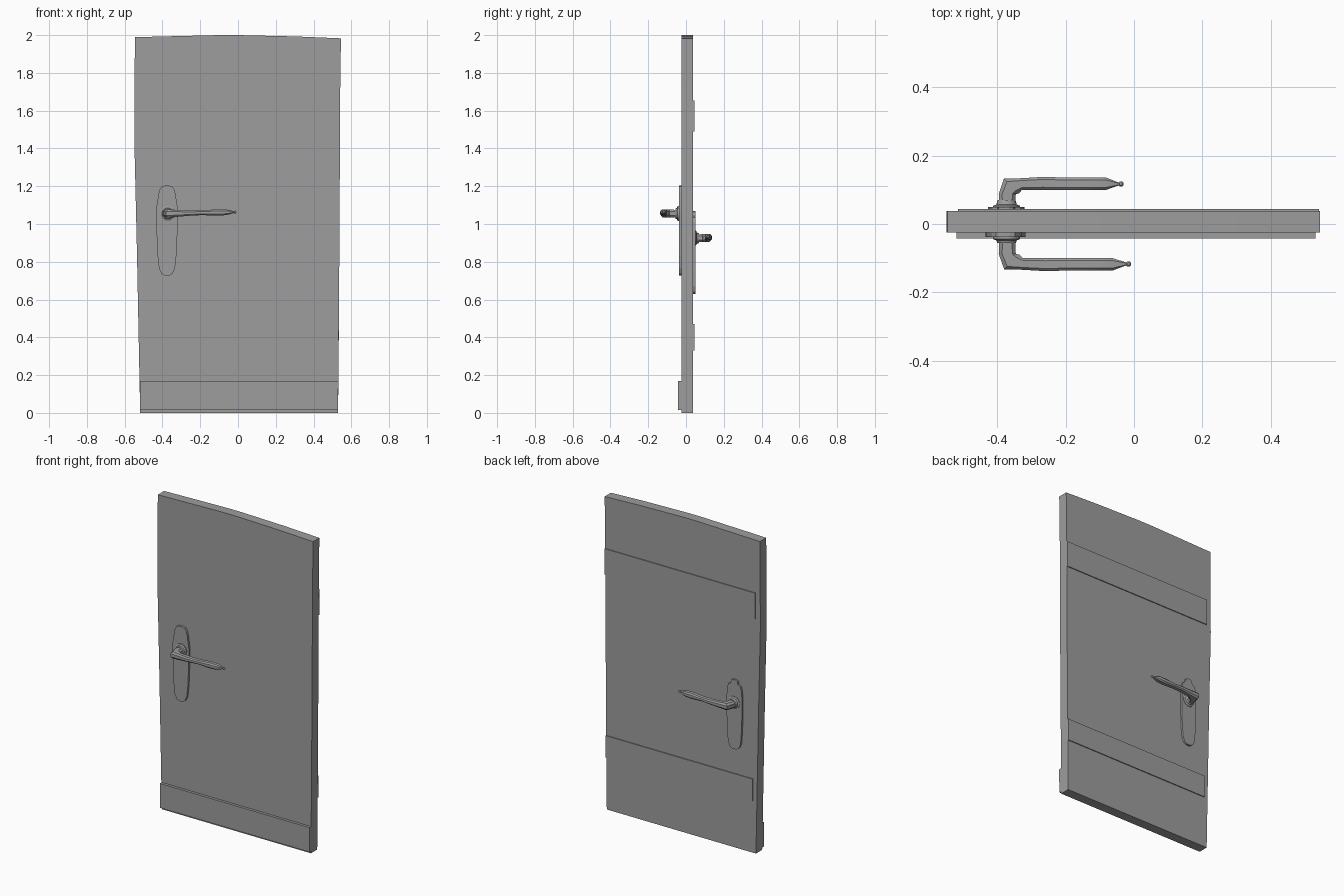
import bpy, bmesh, math
from mathutils import Vector, Matrix

cube = bpy.data.objects.get("Cube")
if cube:
    bpy.data.objects.remove(cube, do_unlink=True)

# One plain grey for the whole door
grey = bpy.data.materials.new("plain grey")
grey.use_nodes = True
tone = (0.34, 0.34, 0.34, 1)
grey.diffuse_color = tone
grey.node_tree.nodes["Principled BSDF"].inputs["Base Color"].default_value = tone


def finish(name, bm, smooth=None):
    bmesh.ops.recalc_face_normals(bm, faces=bm.faces)
    mesh = bpy.data.meshes.new(name)
    bm.to_mesh(mesh)
    bm.free()
    mesh.materials.append(grey)
    obj = bpy.data.objects.new(name, mesh)
    bpy.context.collection.objects.link(obj)
    if smooth:
        bpy.ops.object.select_all(action='DESELECT')
        obj.select_set(True)
        bpy.context.view_layer.objects.active = obj
        bpy.ops.object.shade_smooth_by_angle(angle=math.radians(smooth))
    return obj


def loft(bm, rings):
    """Skin a list of closed rings and cap both ends."""
    loops = [[bm.verts.new(p) for p in ring] for ring in rings]
    for a, b in zip(loops, loops[1:]):
        for i in range(len(a)):
            j = (i + 1) % len(a)
            bm.faces.new((a[i], a[j], b[j], b[i]))
    bm.faces.new(loops[0])
    bm.faces.new(loops[-1])


def prism(name, outline, y0, y1):
    bm = bmesh.new()
    loft(bm, [[(x, y, z) for x, z in outline] for y in (y0, y1)])
    return finish(name, bm)


def plate(name, x, z, profile, y0, y1):
    """Escutcheon from a half profile of (half width, height), mirrored in x."""
    side = [(x + w, z + h) for w, h in profile]
    other = [(x - w, z + h) for w, h in reversed(profile)]
    return prism(name, side + other, y0, y1)


def collar(name, x, z, tiers, side):
    """Stepped round rose, tiers of (radius, distance from wall centre)."""
    bm = bmesh.new()
    rings = []
    for r, v in tiers:
        turn = [math.tau * i / 20 for i in range(20)]
        rings.append([(x + r * math.cos(t), side * v, z + r * math.sin(t)) for t in turn])
    loft(bm, rings)
    return finish(name, bm, 35)


def lever(name, z, side, reach, rise):
    """Bent lever: sections of (x, distance out, turn, half width, half height, lift)."""
    sections = [
        (-0.371, 0.045, 0, 0.023, 0.020),
        (-0.371, 0.088, 0, 0.025, 0.021),
        (-0.358, 0.111, 45, 0.031, 0.021),
        (-0.325, 0.117, 90, 0.017, 0.018),
        (-0.260, 0.119, 90, 0.019, 0.014),
        (-0.190, 0.118, 90, 0.018, 0.012),
        (-0.110, 0.118, 90, 0.018, 0.017),
        (-0.062, 0.118, 90, 0.018, 0.015),
        (-0.022, 0.117, 90, 0.004, 0.005),
    ]
    bm = bmesh.new()
    rings = []
    for x, v, turn, w, h in sections:
        along = (x + 0.371) / 0.349
        x += reach * along
        a = math.radians(turn)
        across = Vector((math.cos(a), -side * math.sin(a), 0))
        centre = Vector((x, side * v, z + rise * along))
        ring = []
        # chamfered rectangular section
        for p, q in ((1, .5), (.6, 1), (-.6, 1), (-1, .5),
                     (-1, -.5), (-.6, -1), (.6, -1), (1, -.5)):
            ring.append(centre + across * w * p + Vector((0, 0, h * q)))
        rings.append(ring)
    loft(bm, rings)
    # small ball at the tip
    tip = Matrix.Translation((-0.016 + reach, side * 0.117, z + rise))
    bmesh.ops.create_uvsphere(bm, u_segments=10, v_segments=6, radius=0.008, matrix=tip)
    return finish(name, bm, 30)


# Door leaf with slightly bowed top and tapering sides
FRONT, BACK = -0.025, 0.038
prism("door_leaf", [(-0.518, 0), (0.53, 0), (0.537, 0.9), (0.541, 1.7), (0.545, 1.983),
                    (0.3, 1.993), (0, 2), (-0.1, 2), (-0.35, 1.994), (-0.546, 1.989),
                    (-0.549, 1.45), (-0.535, 0.85)], FRONT, BACK)

# Kick board at the front, rails at the back
prism("kick_board", [(-0.518, 0.015), (0.53, 0.015), (0.531, 0.17), (-0.52, 0.17)], -0.042, FRONT)
prism("upper_rail", [(-0.515, 1.49), (0.54, 1.49), (0.541, 1.655), (-0.515, 1.655)], BACK, 0.044)
prism("lower_rail", [(-0.497, 0.33), (0.533, 0.33), (0.534, 0.47), (-0.497, 0.47)], BACK, 0.044)

# Front hardware
plate("front_handle_plate", -0.376, 1.055,
      [(0.012, -0.328), (0.03, -0.317), (0.042, -0.29), (0.05, -0.22), (0.055, -0.1),
       (0.058, 0), (0.056, 0.035), (0.05, 0.07), (0.046, 0.1), (0.04, 0.125),
       (0.028, 0.143), (0.012, 0.148)], -0.038, FRONT)
collar("front_collar", -0.373, 1.055,
       [(0.04, 0.03), (0.04, 0.044), (0.03, 0.048), (0.027, 0.056)], -1)
lever("front_lever", 1.055, -1, 0, 0.008)

# Back hardware
plate("back_handle_plate", -0.374, 0.925,
      [(0.015, -0.295), (0.032, -0.283), (0.044, -0.255), (0.05, -0.18), (0.054, -0.06),
       (0.054, 0.03), (0.05, 0.085), (0.042, 0.11), (0.026, 0.118), (0.022, 0.138),
       (0.01, 0.145)], BACK, 0.05)
collar("back_collar", -0.373, 0.925,
       [(0.04, 0.04), (0.04, 0.053), (0.03, 0.057), (0.026, 0.07)], 1)
lever("back_lever", 0.925, 1, -0.022, 0.008)
